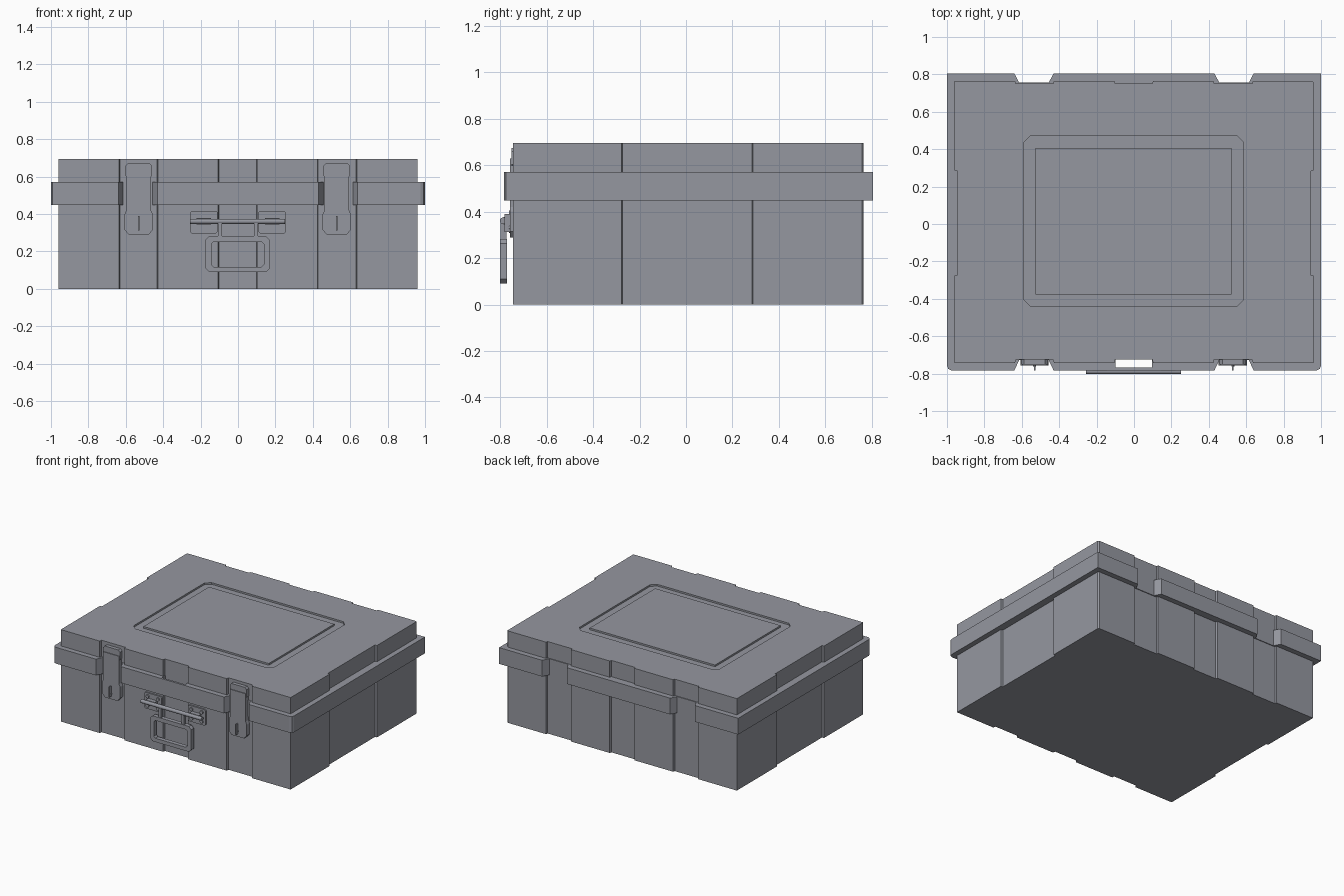
import bpy, bmesh, math
from mathutils import Matrix

if "Cube" in bpy.data.objects:
    bpy.data.objects.remove(bpy.data.objects["Cube"])

# one blue-grey paint for the whole case
grey = bpy.data.materials.new("blue_grey")
grey.diffuse_color = (0.30, 0.31, 0.35, 1)
grey.use_nodes = True
grey.node_tree.nodes["Principled BSDF"].inputs["Base Color"].default_value = grey.diffuse_color


def finish(name, bm):
    bmesh.ops.recalc_face_normals(bm, faces=bm.faces)
    me = bpy.data.meshes.new(name)
    bm.to_mesh(me)
    bm.free()
    me.materials.append(grey)
    ob = bpy.data.objects.new(name, me)
    bpy.context.collection.objects.link(ob)
    return ob


def prism(name, loops, a, b, axis="Z"):
    """Extrude an outline (plus optional hole loops) from a to b along Z or Y."""
    bm = bmesh.new()
    caps = {a: [], b: []}
    for loop in loops:
        rings = {}
        for h in (a, b):
            rings[h] = [bm.verts.new((u, v, h) if axis == "Z" else (u, h, v)) for u, v in loop]
        n = len(loop)
        for i in range(n):
            j = (i + 1) % n
            bm.faces.new((rings[a][i], rings[a][j], rings[b][j], rings[b][i]))
            for h in (a, b):
                caps[h].append(bm.edges.get((rings[h][i], rings[h][j])))
        if len(loops) == 1:
            for h in (a, b):
                bm.faces.new(rings[h])
    if len(loops) > 1:
        for h in (a, b):
            bmesh.ops.triangle_fill(bm, edges=caps[h], use_beauty=True,
                                    normal=(0, 0, 1) if axis == "Z" else (0, 1, 0))
    return finish(name, bm)


def rect(u0, u1, v0, v1, c=0.0):
    """Rectangle outline with optional chamfered corners."""
    if not c:
        return [(u0, v0), (u1, v0), (u1, v1), (u0, v1)]
    return [(u0 + c, v0), (u1 - c, v0), (u1, v0 + c), (u1, v1 - c),
            (u1 - c, v1), (u0 + c, v1), (u0, v1 - c), (u0, v0 + c)]


def box(name, x0, x1, y0, y1, z0, z1):
    return prism(name, [rect(x0, x1, y0, y1)], z0, z1)


def cylinder(name, loc, r, depth, axis):
    bm = bmesh.new()
    rot = Matrix.Rotation(math.pi / 2, 4, "Y" if axis == "X" else "X")
    bmesh.ops.create_cone(bm, cap_ends=True, segments=16, radius1=r, radius2=r,
                          depth=depth, matrix=Matrix.Translation(loc) @ rot)
    for f in bm.faces:
        f.smooth = len(f.verts) == 4
    return finish(name, bm)


def notched(x0, x1, y, yin, spans, slope):
    """Edge along x at y, stepping in to yin over each span."""
    pts = [(x0, y)]
    for s, e in spans:
        pts += [(s, y), (s + slope, yin), (e - slope, yin), (e, y)]
    return pts + [(x1, y)]


# case wall outline with shallow recesses on all four sides
wall_spans = [(-0.636, -0.428), (-0.106, 0.102), (0.425, 0.636)]
W, F, B = 0.961, -0.744, 0.765
outline = notched(-W, W, F, -0.725, wall_spans, 0.004)
outline += [(W, -0.277), (W - 0.016, -0.274), (W - 0.016, 0.284), (W, 0.288)]
back = notched(-W, W - 0.008, B, 0.75, wall_spans, 0.004)
outline += [(W, B - 0.008)] + back[::-1]
outline += [(-W, 0.288), (-W + 0.016, 0.284), (-W + 0.016, -0.274), (-W, -0.277)]
prism("case_body", [outline], 0, 0.51)

# lid with a sunken groove around a raised centre panel
groove = rect(-0.588, 0.585, -0.44, 0.472, 0.035)
prism("lid", [outline, groove], 0.51, 0.695)
prism("lid_groove_floor", [groove], 0.515, 0.682)
prism("lid_panel", [rect(-0.526, 0.522, -0.378, 0.405)], 0.66, 0.695)

# rim band with latch and hinge notches, and a slot behind the front middle
rim_spans = [(-0.64, -0.43), (0.43, 0.64)]
c = 0.025
rim = [(-1, -0.783 + c), (-1 + 0.3 * c, -0.783 + 0.3 * c)]
rim += notched(-1 + c, 1 - c, -0.783, -0.728, rim_spans, 0.026)
rim += [(1 - 0.3 * c, -0.783 + 0.3 * c), (1, -0.783 + c)]
rim += notched(-1, 1, 0.805, 0.756, rim_spans, 0.026)[::-1]
prism("rim_band", [rim, rect(-0.1, 0.096, -0.767, -0.65)], 0.449, 0.572)

# two front latches
half = [(0.066, 0.63), (0.066, 0.42), (0.075, 0.40), (0.075, 0.315), (0.052, 0.289)]
strap = half + [(-u, v) for u, v in half[::-1]]
for side, cx in (("left", -0.531), ("right", 0.528)):
    prism(side + "_latch_strap", [[(cx + u, v) for u, v in strap]], -0.757, -0.72, "Y")
    prism(side + "_latch_hook", [rect(cx - 0.07, cx + 0.07, 0.59, 0.674, 0.014)],
          -0.752, -0.72, "Y")
    box(side + "_latch_fin", cx - 0.004, cx + 0.004, -0.782, -0.75, 0.312, 0.39)
    cylinder(side + "_latch_keyhole", (cx, -0.757, 0.332), 0.008, 0.012, "Y")

# handle brackets with rivets, lugs and swing arms
for side, s in (("left", -1), ("right", 1)):
    x0, x1 = sorted((s * 0.11, s * 0.256))
    prism(side + "_handle_bracket", [rect(x0, x1, 0.296, 0.417, 0.008)], -0.755, -0.735, "Y")
    box(side + "_handle_lug", x0 + 0.035, x1 - 0.035, -0.787, -0.75, 0.345, 0.378)
    for x in (x0 + 0.03, x1 - 0.03):
        for z in (0.322, 0.392):
            cylinder(side + "_bracket_rivet", (x, -0.757, z), 0.013, 0.012, "Y")
    a0, a1 = sorted((s * 0.085, s * 0.108))
    box(side + "_handle_arm", a0, a1, -0.798, -0.774, 0.27, 0.365)

# hinge rod and hanging handle loop
cylinder("handle_rod", (-0.002, -0.788, 0.361), 0.014, 0.508, "X")
prism("handle_loop", [rect(-0.174, 0.17, 0.09, 0.282, 0.02),
                      rect(-0.142, 0.138, 0.118, 0.252, 0.012)], -0.802, -0.77, "Y")
